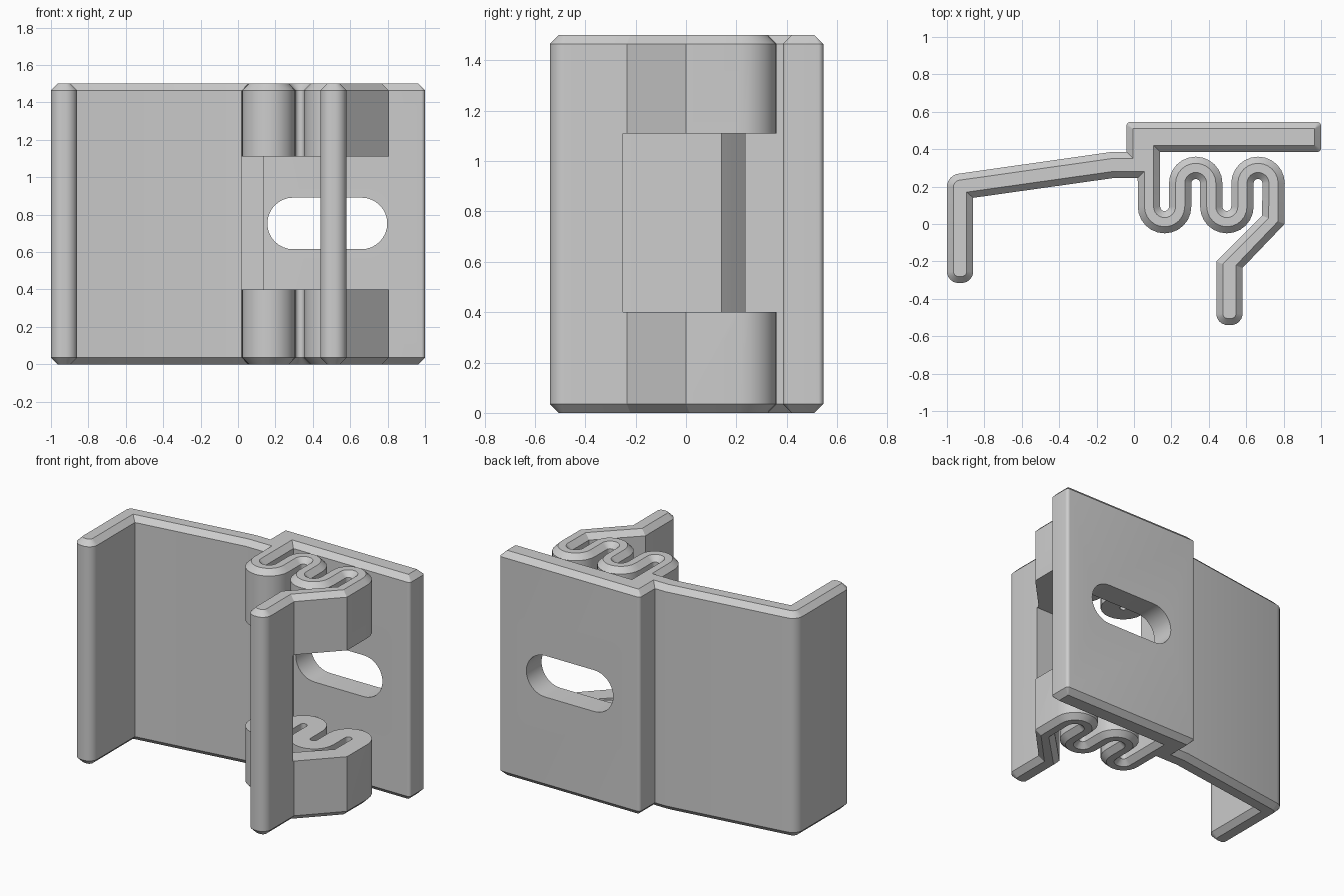
import bpy, bmesh, math
from mathutils import Vector

if "Cube" in bpy.data.objects:
    bpy.data.objects.remove(bpy.data.objects["Cube"], do_unlink=True)

HEIGHT, CHAMFER = 1.5, 0.035
grey = bpy.data.materials.new("grey_plastic")
grey.use_nodes = True
grey.diffuse_color = (0.61, 0.61, 0.61, 1)
grey.node_tree.nodes["Principled BSDF"].inputs["Base Color"].default_value = (0.61, 0.61, 0.61, 1)


def arc(cx, cy, r, start, end, n=12):
    angles = [math.radians(start + (end - start) * i / n) for i in range(n + 1)]
    return [(cx + r * math.cos(a), cy + r * math.sin(a)) for a in angles]


def fillet(points, n=6):
    """Replace each corner that carries a radius (x, y, r) by an arc."""
    out = []
    for i, p in enumerate(points):
        c = Vector(p[:2])
        if len(p) == 2:
            out.append(c)
            continue
        u = (Vector(points[i - 1][:2]) - c).normalized()
        v = (Vector(points[(i + 1) % len(points)][:2]) - c).normalized()
        cosine = max(-1, min(1, u.dot(v)))
        half = math.acos(cosine) / 2
        mid = c + (u + v).normalized() * (p[2] / math.sin(half))
        reach = p[2] / math.tan(half)
        a, b = c + u * reach - mid, c + v * reach - mid
        for k in range(n + 1):
            spoke = a * (1 - k / n) + b * (k / n)
            out.append(mid + spoke.normalized() * p[2])
    return out


def inset(points, d):
    """Mitred inward offset of a clockwise outline; corner radii shrink with it."""
    out = []
    flat = [Vector(p[:2]) for p in points]
    for i, p in enumerate(flat):
        e1 = (p - flat[i - 1]).normalized()
        e2 = (flat[(i + 1) % len(flat)] - p).normalized()
        n1, n2 = Vector((e1.y, -e1.x)), Vector((e2.y, -e2.x))
        q = p + (n1 + n2) * (d / (1 + n1.dot(n2)))
        radius = [max(r - d, 0.002) for r in points[i][2:]]
        out.append((q.x, q.y, *radius))
    return out


def loft(name, layers):
    """Solid through stacked outlines, each given as (points, z)."""
    bm = bmesh.new()
    rings = [[bm.verts.new((p[0], p[1], z)) for p in pts] for pts, z in layers]
    bm.faces.new(rings[0])
    bm.faces.new(rings[-1])
    for low, high in zip(rings, rings[1:]):
        for i in range(len(low)):
            bm.faces.new((low[i - 1], low[i], high[i], high[i - 1]))
    bmesh.ops.recalc_face_normals(bm, faces=bm.faces)
    mesh = bpy.data.meshes.new(name)
    bm.to_mesh(mesh)
    bm.free()
    mesh.materials.append(grey)
    obj = bpy.data.objects.new(name, mesh)
    bpy.context.collection.objects.link(obj)
    return obj


def box(name, x0, x1, y0, y1, z0, z1):
    corners = [(x0, y0), (x0, y1), (x1, y1), (x1, y0)]
    return loft(name, [(corners, z0), (corners, z1)])


# Serpentine spring: alternating U bends, wall 0.12 thick
PITCH, INNER, OUTER = 0.1665, 0.0235, 0.143
LOW, HIGH = 0.093, 0.217
right_side, left_side = [], []
for i in range(4):
    x = 0.1635 + PITCH * i
    if i % 2 == 0:
        right_side += arc(x, LOW, INNER, 180, 360)
        left_side += arc(x, LOW, OUTER, 180, 360)
    else:
        right_side += arc(x, HIGH, OUTER, 180, 0)
        left_side += arc(x, HIGH, INNER, 180, 0)

# Clockwise plan: mounting plate, spring, front finger, spring back, side arm
plan = [(-0.04, 0.545, 0.02), (1.0, 0.545, 0.02), (1.0, 0.385, 0.02), (0.14, 0.385)]
plan += right_side
plan += [(0.805, 0.0), (0.58, -0.235), (0.58, -0.54, 0.06), (0.44, -0.54, 0.06),
         (0.44, -0.2), (0.685, 0.045)]
plan += left_side[::-1]
plan += [(0.02, 0.245), (-0.115, 0.245), (-0.86, 0.14), (-0.86, -0.315, 0.06),
         (-1.0, -0.315, 0.06), (-1.0, 0.26, 0.07), (-0.12, 0.385), (-0.04, 0.385)]
outline = fillet(plan)
narrow = fillet(inset(plan, CHAMFER))
body = loft("spring_clip_body", [(narrow, 0), (outline, CHAMFER),
                                 (outline, HEIGHT - CHAMFER), (narrow, HEIGHT)])

# Window that splits the spring into an upper and a lower band
cutters = [box("window_cutter", 0.0, 0.9, -0.25, 0.235, 0.4, 1.11),
           box("window_back_cutter", 0.16, 0.9, 0.2, 0.376, 0.4, 1.11)]

# Long screw slot through the plate
slot = arc(0.295, 0.753, 0.138, 270, 90, 16) + arc(0.66, 0.753, 0.138, 90, -90, 16)
slot_cutter = loft("slot_cutter", [(slot, -0.7), (slot, -0.37)])
slot_cutter.rotation_euler.x = math.pi / 2
cutters.append(slot_cutter)

bpy.ops.object.select_all(action="DESELECT")
bpy.context.view_layer.objects.active = body
body.select_set(True)
for cutter in cutters:
    cutter.hide_render = True
    mod = body.modifiers.new(cutter.name, "BOOLEAN")
    mod.operation, mod.solver, mod.object = "DIFFERENCE", "EXACT", cutter
    bpy.ops.object.modifier_apply(modifier=mod.name)
    bpy.data.objects.remove(cutter, do_unlink=True)

bpy.ops.object.shade_smooth_by_angle(angle=math.radians(30))
